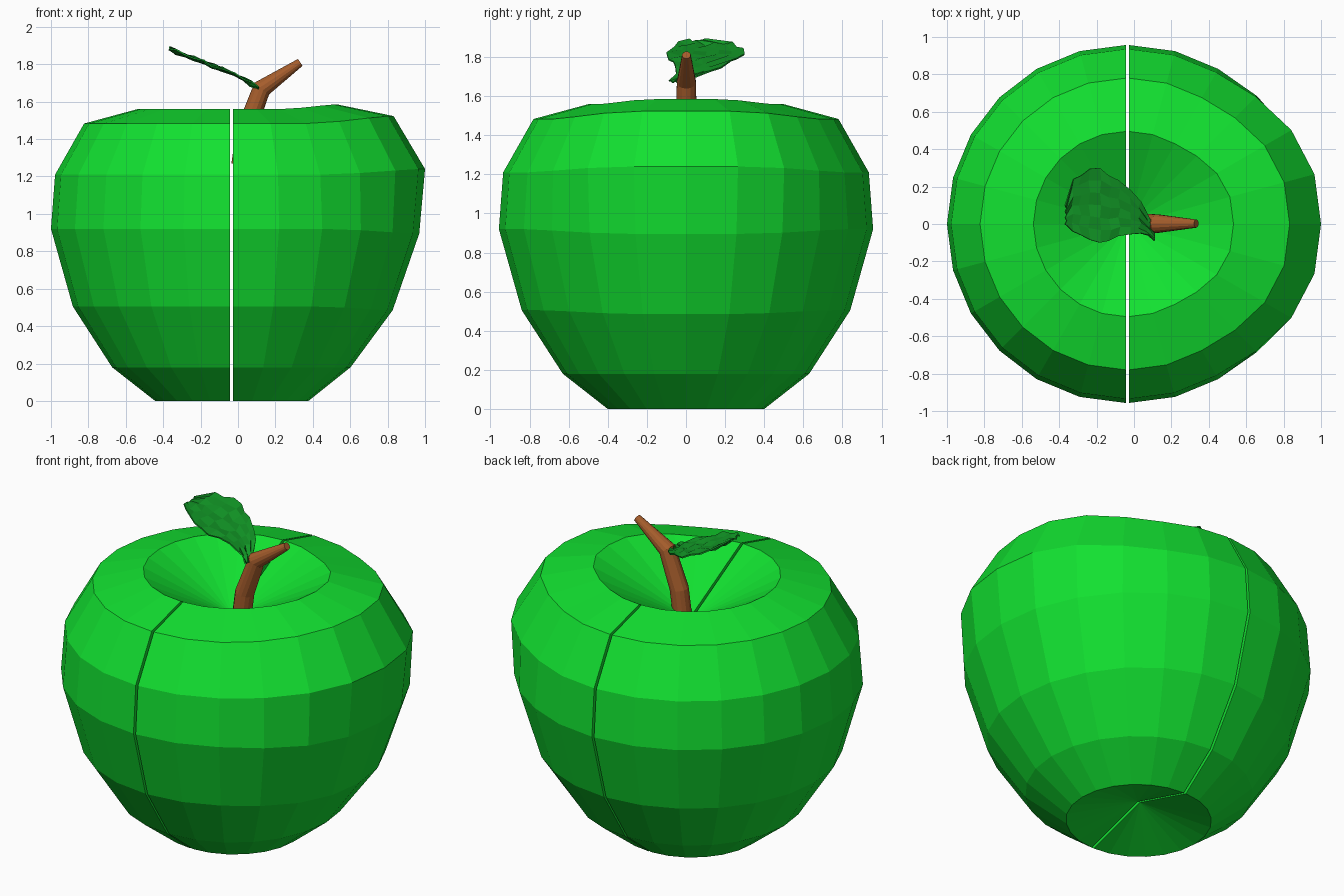
import bpy, bmesh, math
from mathutils import Vector

if "Cube" in bpy.data.objects:
    bpy.data.objects.remove(bpy.data.objects["Cube"])


def material(name, rgb):
    m = bpy.data.materials.new(name)
    m.diffuse_color = (*rgb, 1)
    m.use_nodes = True
    m.node_tree.nodes["Principled BSDF"].inputs["Base Color"].default_value = m.diffuse_color
    return m


def finish(name, bm, mat):
    bmesh.ops.recalc_face_normals(bm, faces=bm.faces)
    me = bpy.data.meshes.new(name)
    bm.to_mesh(me)
    bm.free()
    me.materials.append(mat)
    ob = bpy.data.objects.new(name, me)
    bpy.context.collection.objects.link(ob)
    return ob


skin = material("skin", (0.006, 0.75, 0.03))
wood = material("wood", (0.38, 0.11, 0.025))
leaf_green = material("leaf_green", (0.006, 0.32, 0.02))

# Rings of the fruit: radius, height, and bulge (outward, up) on the right side
RINGS = [(0.40, 0.0, 0.005, 0.0), (0.63, 0.18, 0.0, 0.0), (0.84, 0.505, 0.015, -0.02),
         (0.957, 0.92, 0.04, -0.025), (0.935, 1.21, 0.093, 0.03),
         (0.78, 1.483, 0.08, 0.04), (0.495, 1.56, 0.065, 0.025)]
SEG = 12


def fruit_half(name, side, x0, bulge):
    bm = bmesh.new()
    bottom = bm.verts.new((x0, 0, 0.12))
    top = bm.verts.new((x0, 0, 1.29))
    rows = []
    for r, z, dr, dz in RINGS:
        row = []
        for i in range(SEG + 1):
            a = math.pi * i / SEG - math.pi / 2
            t = min(1, max(0, (math.radians(62) - abs(a)) / math.radians(48)))
            w = t * t * (3 - 2 * t) * bulge
            rr = r + dr * w
            row.append(bm.verts.new((x0 + side * rr * math.cos(a), rr * math.sin(a), z + dz * w)))
        rows.append(row)
    for i in range(SEG):
        bm.faces.new((bottom, rows[0][i], rows[0][i + 1]))
        bm.faces.new((top, rows[-1][i], rows[-1][i + 1]))
        for a, b in zip(rows, rows[1:]):
            bm.faces.new((a[i], a[i + 1], b[i + 1], b[i]))
    # Flat cut face
    bm.faces.new([bottom] + [r[0] for r in rows] + [top] + [r[-1] for r in reversed(rows)])
    finish(name, bm, skin)


fruit_half("left_half", -1, -0.043, 0)
fruit_half("right_half", 1, -0.028, 1)

# Bent, tapering stem
path = [((0.02, 1.27), 0.055, (0, 1)), ((0.045, 1.45), 0.055, (0.2, 1)),
        ((0.127, 1.67), 0.05, (0.65, 0.8)), ((0.333, 1.81), 0.022, (0.85, 0.55))]
bm = bmesh.new()
N = 14
rows = []
for (x, z), r, d in path:
    t = Vector((d[0], 0, d[1])).normalized()
    u, v = Vector((t.z, 0, -t.x)), Vector((0, 1, 0))
    c = Vector((x, 0.002, z))
    rows.append([bm.verts.new(c + r * (u * math.cos(2 * math.pi * i / N)
                                       + v * math.sin(2 * math.pi * i / N))) for i in range(N)])
for a, b in zip(rows, rows[1:]):
    for i in range(N):
        j = (i + 1) % N
        bm.faces.new((a[i], a[j], b[j], b[i]))
bm.faces.new(rows[0])
bm.faces.new(rows[-1])
finish("stem", bm, wood)

# Crinkled leaf: stations of x, lower y, upper y, height
stations = [(0.11, -0.09, -0.02, 1.67), (0.07, -0.06, 0.05, 1.69), (0.03, -0.05, 0.12, 1.715),
            (-0.02, -0.055, 0.18, 1.74), (-0.08, -0.065, 0.235, 1.765), (-0.13, -0.09, 0.26, 1.785),
            (-0.18, -0.10, 0.30, 1.805), (-0.24, -0.085, 0.295, 1.825), (-0.29, -0.06, 0.26, 1.845),
            (-0.33, -0.04, 0.24, 1.86), (-0.365, 0.0, 0.10, 1.88)]
bm = bmesh.new()
M = 6
rows = []
for k, (x, lo, hi, z) in enumerate(stations):
    row = []
    for i in range(M + 1):
        f = i / M
        wave = 0.008 * math.sin(2.3 * k + 2.9 * i) + 0.02 * abs(f - 0.45)
        row.append(bm.verts.new((x + 0.008 * math.sin(3.1 * i + k), lo + (hi - lo) * f, z + wave)))
    rows.append(row)
for a, b in zip(rows, rows[1:]):
    for i in range(M):
        bm.faces.new((a[i], a[i + 1], b[i + 1], b[i]))
leaf = finish("leaf", bm, leaf_green)
solid = leaf.modifiers.new("thickness", 'SOLIDIFY')
solid.thickness = 0.008
solid.offset = 0
